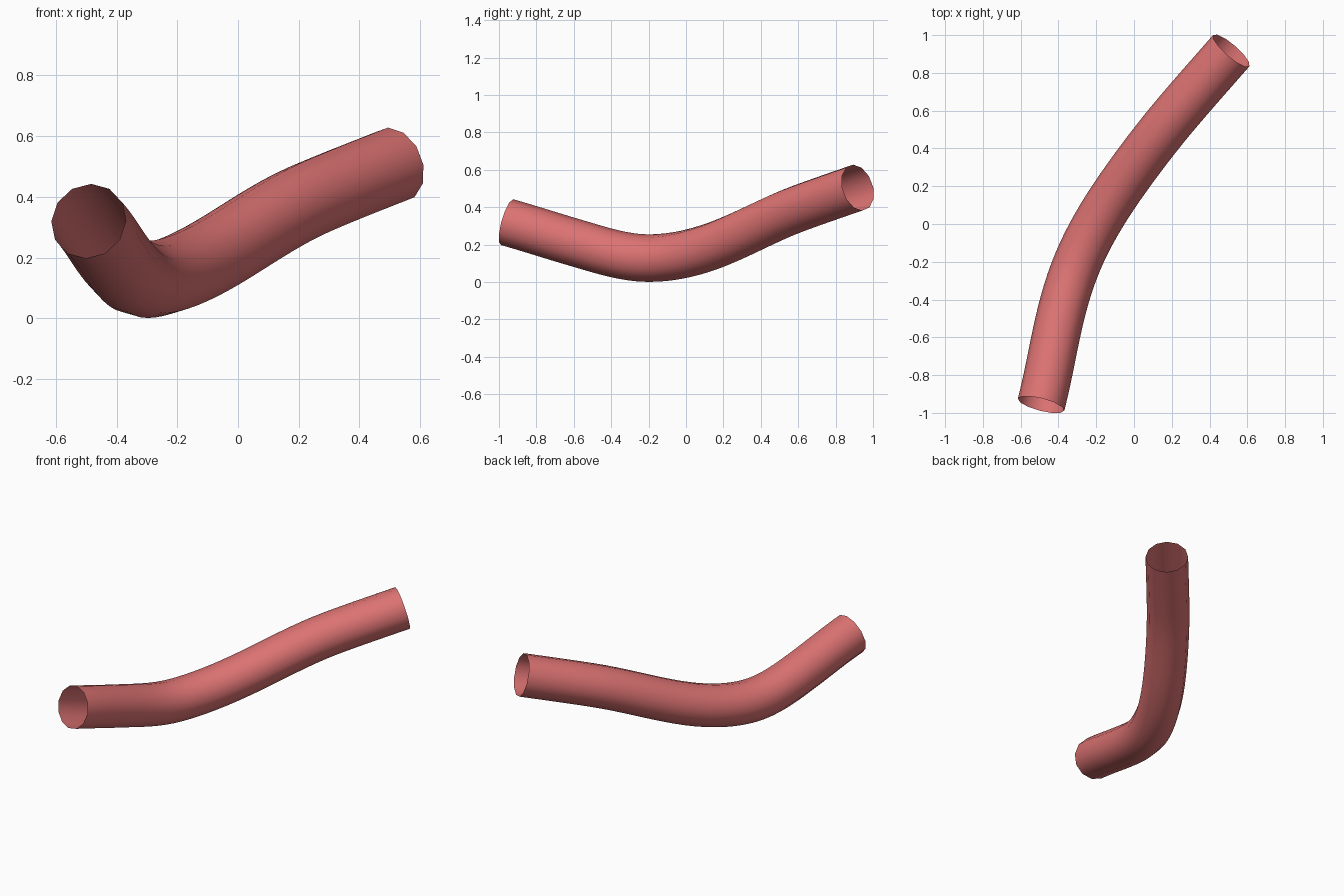
import bpy
from mathutils import Vector

if "Cube" in bpy.data.objects:
    bpy.data.objects.remove(bpy.data.objects["Cube"])

RADIUS = 0.127

# Centre line: position and direction (dx/dy, dz/dy) at each station
path = [
    ((-0.492, -0.956, 0.320), (0.26, -0.28)),
    ((-0.415, -0.600, 0.213), (0.21, -0.29)),
    ((-0.298, -0.200, 0.128), (0.42, 0.00)),
    ((-0.070, 0.200, 0.215), (0.70, 0.41)),
    ((0.238, 0.600, 0.393), (0.85, 0.37)),
    ((0.515, 0.918, 0.505), (0.87, 0.345)),
]

# Bent open tube with a twelve-sided section
curve = bpy.data.curves.new("bent_tube", "CURVE")
curve.dimensions = "3D"
curve.twist_mode = "Z_UP"
curve.resolution_u = 8
curve.bevel_depth = RADIUS
curve.bevel_resolution = 4
curve.use_fill_caps = False

spline = curve.splines.new("BEZIER")
spline.bezier_points.add(len(path) - 1)
for i, (point, (co, (sx, sz))) in enumerate(zip(spline.bezier_points, path)):
    direction = Vector((sx, 1, sz))
    before = co[1] - path[max(i - 1, 0)][0][1]
    after = path[min(i + 1, len(path) - 1)][0][1] - co[1]
    point.handle_left_type = point.handle_right_type = "FREE"
    point.co = co
    point.handle_left = Vector(co) - direction * before / 3
    point.handle_right = Vector(co) + direction * after / 3

tube = bpy.data.objects.new("bent_tube", curve)
bpy.context.collection.objects.link(tube)

# Turn into a smooth mesh
bpy.context.view_layer.objects.active = tube
tube.select_set(True)
bpy.ops.object.convert(target="MESH")
bpy.ops.object.shade_smooth()

# Coral colour
mat = bpy.data.materials.new("coral")
mat.diffuse_color = (0.72, 0.17, 0.17, 1)
mat.use_nodes = True
mat.node_tree.nodes["Principled BSDF"].inputs["Base Color"].default_value = mat.diffuse_color
tube.data.materials.clear()
tube.data.materials.append(mat)
